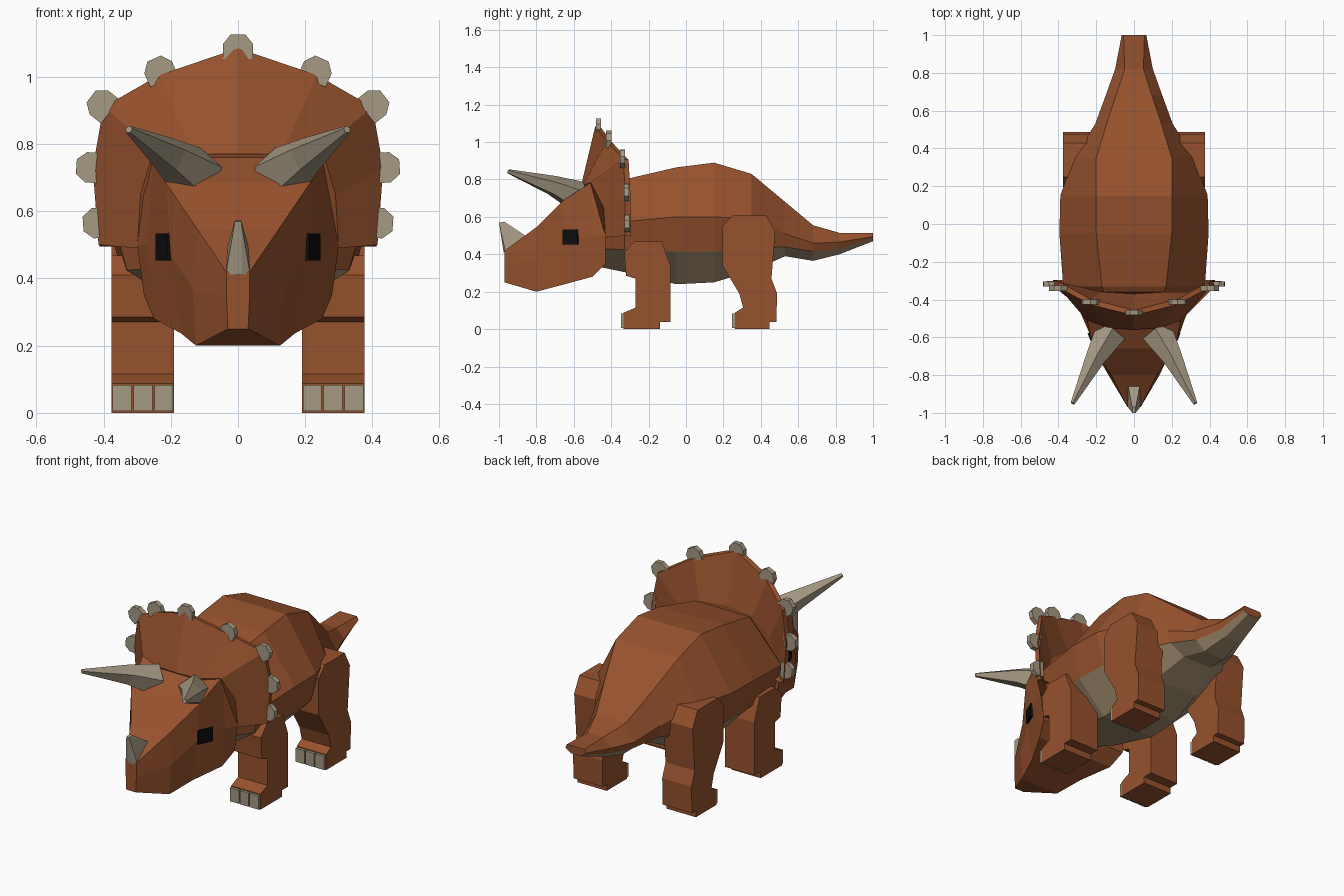
import bpy, bmesh, math
from mathutils import Vector, Matrix

if "Cube" in bpy.data.objects:
    bpy.data.objects.remove(bpy.data.objects["Cube"])


def material(name, rgb):
    m = bpy.data.materials.new(name)
    m.diffuse_color = (*rgb, 1)
    m.use_nodes = True
    m.node_tree.nodes["Principled BSDF"].inputs["Base Color"].default_value = m.diffuse_color
    return m


HIDE = material("hide_brown", (0.31, 0.085, 0.027))
BELLY = material("belly_tan", (0.38, 0.28, 0.17))
HORN = material("horn_grey", (0.38, 0.32, 0.23))
BLACK = material("eye_black", (0.004, 0.004, 0.004))


def finish(name, bm, mats, mirror=False):
    bmesh.ops.recalc_face_normals(bm, faces=bm.faces)
    me = bpy.data.meshes.new(name)
    bm.to_mesh(me)
    bm.free()
    for m in mats:
        me.materials.append(m)
    ob = bpy.data.objects.new(name, me)
    bpy.context.collection.objects.link(ob)
    if mirror:
        ob.modifiers.new("mirror", "MIRROR").use_mirror_merge = False
    return ob


def loft(name, rings, mats, mirror=False, second=()):
    """Skin closed rings; columns listed in `second` take the second material."""
    bm = bmesh.new()
    rows = [[bm.verts.new(p) for p in r] for r in rings]
    n = len(rows[0])
    for a, b in zip(rows, rows[1:]):
        for i in range(n):
            j = (i + 1) % n
            f = bm.faces.new((a[i], a[j], b[j], b[i]))
            f.material_index = int(i in second)
    bm.faces.new(rows[0])
    bm.faces.new(rows[-1])
    return finish(name, bm, mats, mirror)


def symmetric(y, half):
    """Full cross-section at y from right-half (x, z) points, top to bottom."""
    return [(x, y, z) for x, z in half] + [(-x, y, z) for x, z in reversed(half)]


def box(bm, centre, size, rot=Matrix()):
    m = Matrix.Translation(centre) @ rot @ Matrix.Diagonal((*size, 1))
    bmesh.ops.create_cube(bm, size=1, matrix=m)


# Body and tail: y, then (half width, z) at back, flank, belly line, underside
body = [
    (-0.45, (.12, .72), (.25, .57), (.24, .43), (.10, .33)),
    (-0.33, (.17, .80), (.375, .575), (.33, .425), (.15, .305)),
    (-0.05, (.20, .865), (.395, .60), (.345, .415), (.17, .24)),
    (0.15, (.20, .89), (.39, .60), (.34, .415), (.17, .25)),
    (0.35, (.20, .83), (.32, .59), (.29, .43), (.14, .31)),
    (0.53, (.145, .68), (.205, .51), (.19, .44), (.09, .39)),
    (0.68, (.095, .555), (.15, .46), (.13, .415), (.07, .365)),
    (0.82, (.05, .515), (.10, .465), (.085, .43), (.045, .40)),
    (1.00, (.055, .515), (.065, .495), (.055, .485), (.03, .47)),
]
loft("body_and_tail", [symmetric(r[0], r[1:]) for r in body], [HIDE, BELLY], second=(2, 3, 4))

# Head: y, then (half width, z) at brow, cheek, jaw
head = [
    (-0.97, (.035, .42), (.034, .34), (.03, .25)),
    (-0.80, (.12, .545), (.135, .37), (.125, .20)),
    (-0.66, (.215, .685), (.20, .47), (.17, .237)),
    (-0.50, (.25, .79), (.27, .50), (.25, .28)),
    (-0.43, (.27, .80), (.30, .50), (.28, .35)),
]
loft("head", [symmetric(r[0], r[1:]) for r in head], [HIDE])

# Frill: front root, front rim, back rim, back root
rim = [(0, -.485, 1.085), (.235, -.425, 1.005), (.40, -.335, .91), (.432, -.325, .73), (.415, -.325, .50)]
frill = [
    [(0, -.56, .77), (.13, -.55, .77), (.25, -.51, .785), (.29, -.44, .65), (.30, -.43, .49)],
    rim,
    [(x * .99, y + .028, z - .005) for x, y, z in rim],
    [(0, -.37, .80), (.17, -.36, .79), (.28, -.36, .70), (.32, -.36, .60), (.30, -.37, .51)],
]
loft("frill", [[(-x, y, z) for x, y, z in reversed(r[1:])] + r for r in frill], [HIDE])


# Studs around the frill edge
STUD = [(-.045, -.03), (.045, -.03), (.045, .014), (.022, .043), (-.022, .043), (-.045, .014)]


def stud(name, x, y, z, degrees, mirror):
    a = math.radians(degrees)
    out, along = Vector((math.cos(a), 0, math.sin(a))), Vector((math.sin(a), 0, -math.cos(a)))
    rings = [[Vector((x, y + d, z)) + along * u + out * v for u, v in STUD] for d in (-.014, .014)]
    loft(name, rings, [HORN], mirror)


stud("frill_stud_top", 0, -.468, 1.083, 90, False)
for i, s in enumerate([(.232, -.413, 1.015, 66), (.403, -.34, .915, 38),
                       (.438, -.318, .73, 4), (.418, -.315, .565, -4)]):
    stud(f"frill_studs_{i + 1}", *s, True)

# Brow horns: five-sided, swept forward and outward
stations = [((.125, -.575, .705), .088), ((.205, -.71, .765), .056), ((.325, -.95, .843), .012)]
turn = (Vector(stations[-1][0]) - Vector(stations[0][0])).to_track_quat('Z', 'Y')
rings = []
for c, r in stations:
    angles = [math.tau * k / 5 + math.pi / 2 for k in range(5)]
    rings.append([Vector(c) + turn @ Vector((r * math.cos(a), r * math.sin(a), 0)) for a in angles])
loft("brow_horns", rings, [HORN], mirror=True)

# Nose horn
bm = bmesh.new()
for x, y, z in [(.036, -.965, .415), (.03, -.86, .50), (.009, -1.0, .57), (.009, -.97, .573), (.012, -.975, .41)]:
    for s in (1, -1):
        bm.verts.new((s * x, y, z))
bmesh.ops.convex_hull(bm, input=bm.verts)
finish("nose_horn", bm, [HORN])

# Eyes
bm = bmesh.new()
box(bm, (.217, -.615, .493), (.026, .088, .08), Matrix.Rotation(math.radians(-23), 4, 'Z'))
finish("eyes", bm, [BLACK], mirror=True)

# Legs: side profiles (y, z) given thickness across x
front_leg = [(-.275, .468), (-.13, .468), (-.083, .34), (-.083, .037), (-.14, .037), (-.14, 0), (-.333, 0),
             (-.333, .088), (-.27, .115), (-.27, .27), (-.32, .285), (-.33, .41)]
back_leg = [(.25, .608), (.43, .608), (.477, .52), (.457, .27), (.487, .19), (.483, .037), (.447, .037),
            (.447, 0), (.262, 0), (.262, .088), (.305, .115), (.285, .19), (.195, .34), (.195, .55)]
for name, profile, toe_y in (("front", front_leg, -.333), ("back", back_leg, .262)):
    loft(f"{name}_legs", [[(x, y, z) for y, z in profile] for x in (.19, .376)], [HIDE], mirror=True)
    # Three flat toenails per foot
    bm = bmesh.new()
    for x in (.221, .283, .345):
        box(bm, (x, toe_y - .003, .044), (.056, .024, .078))
    finish(f"{name}_toenails", bm, [HORN], mirror=True)
